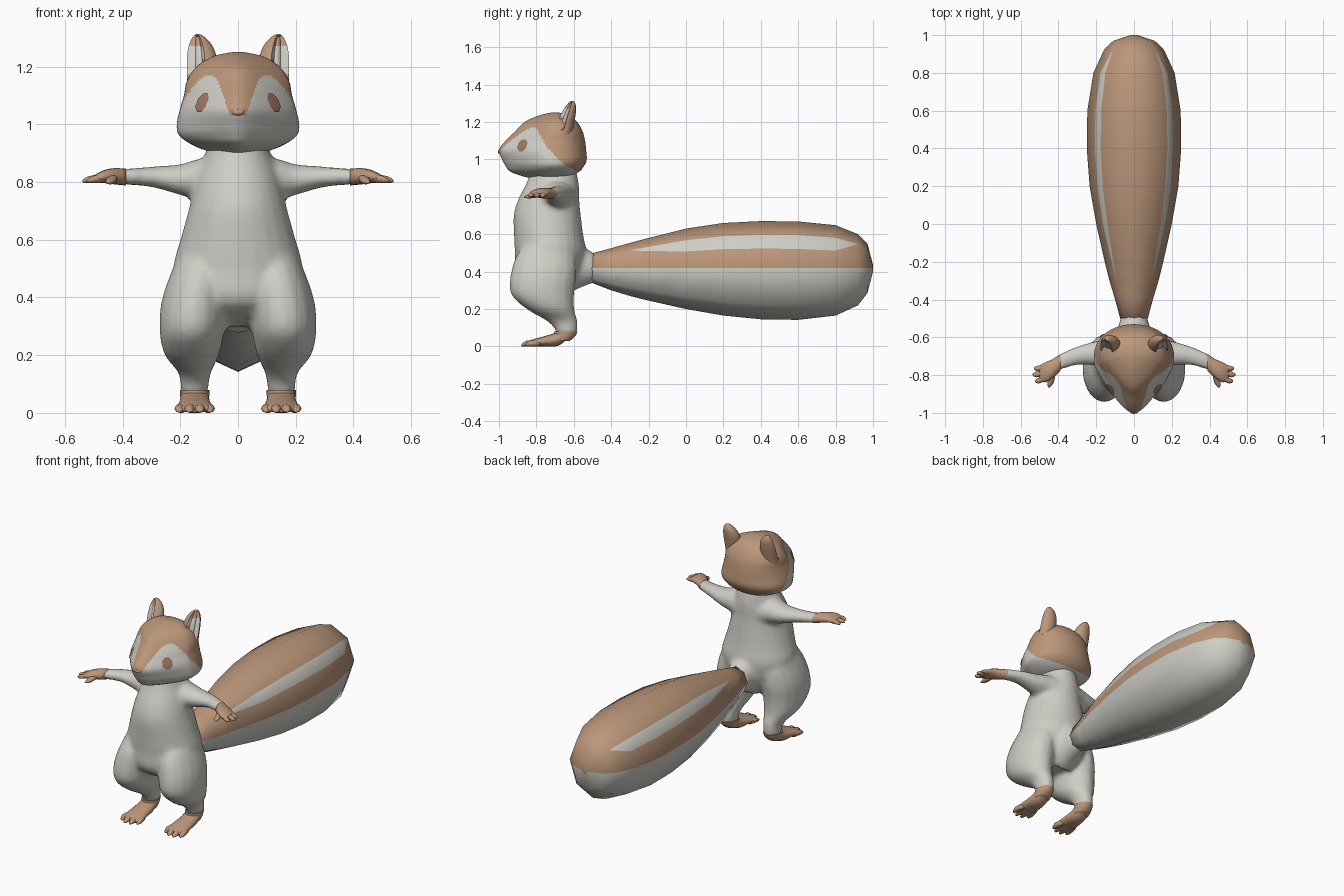
import bpy, bmesh, math
from mathutils import Vector
from mathutils.bvhtree import BVHTree

if "Cube" in bpy.data.objects:
    bpy.data.objects.remove(bpy.data.objects["Cube"])


def material(name, rgb):
    m = bpy.data.materials.new(name)
    m.diffuse_color = (*rgb, 1)
    m.use_nodes = True
    m.node_tree.nodes["Principled BSDF"].inputs["Base Color"].default_value = m.diffuse_color
    return m


CREAM = material("cream fur", (0.62, 0.61, 0.56))
BROWN = material("brown fur", (0.50, 0.31, 0.195))
EYE = material("eye brown", (0.34, 0.19, 0.12))


def spline(keys, steps):
    """Catmull-Rom interpolation of the key rows."""
    rows, n = [], len(keys)
    for i in range(n - 1):
        p0, p1, p2, p3 = (keys[min(max(j, 0), n - 1)] for j in range(i - 1, i + 3))
        for k in range(steps):
            t = k / steps
            rows.append([0.5 * (2 * b + (c - a) * t + (2 * a - 5 * b + 4 * c - d) * t * t
                                + (3 * b - a - 3 * c + d) * t ** 3)
                         for a, b, c, d in zip(p0, p1, p2, p3)])
    rows.append(list(keys[-1]))
    return rows


def loft(bm, keys, axis="z", sides=16, steps=3, mirror=False, shape=None):
    """Elliptical rings; key = (position on axis, centre a, centre b, radius a, radius b)."""
    rows = spline(keys, steps)
    for s in ((1, -1) if mirror else (1,)):
        rings = []
        for r, (t, a, b, ra, rb) in enumerate(rows):
            ring = []
            for k in range(sides):
                ang = 2 * math.pi * k / sides
                c, d = math.cos(ang), math.sin(ang)
                if shape:
                    c, d = shape(c, d, ang, r / (len(rows) - 1))
                u, v = a + ra * c, b + rb * d
                co = {"x": (t, u, v), "y": (u, t, v), "z": (u, v, t)}[axis]
                ring.append(bm.verts.new((co[0] * s, co[1], co[2])))
            rings.append(ring)
        for p, q in zip(rings, rings[1:]):
            for k in range(sides):
                j = (k + 1) % sides
                bm.faces.new((p[k], p[j], q[j], q[k]))
        bm.faces.new(rings[0])
        bm.faces.new(rings[-1])


def finish(name, bm, mats, rule=None, angle=80):
    bmesh.ops.recalc_face_normals(bm, faces=bm.faces[:])
    if rule:
        for f in bm.faces:
            f.material_index = rule(f.calc_center_median())
    me = bpy.data.meshes.new(name)
    bm.to_mesh(me)
    bm.free()
    ob = bpy.data.objects.new(name, me)
    bpy.context.collection.objects.link(ob)
    for m in mats:
        me.materials.append(m)
    bpy.ops.object.select_all(action="DESELECT")
    bpy.context.view_layer.objects.active = ob
    ob.select_set(True)
    bpy.ops.object.shade_smooth_by_angle(angle=math.radians(angle))
    return ob


# Body: torso, legs, arms and tail root fused into one skin
bm = bmesh.new()
loft(bm, [(.30, 0, -.70, .09, .08), (.38, 0, -.735, .20, .17), (.5, 0, -.725, .225, .19),
          (.6, 0, -.735, .20, .185), (.7, 0, -.742, .172, .18), (.78, 0, -.735, .152, .165),
          (.84, 0, -.72, .135, .15), (.9, 0, -.71, .113, .132), (.95, 0, -.71, .10, .12)], sides=24)
loft(bm, [(.065, .15, -.64, .047, .057), (.10, .15, -.642, .05, .063), (.14, .15, -.665, .057, .085),
          (.2, .16, -.725, .095, .128), (.28, .16, -.767, .112, .17), (.38, .152, -.762, .115, .177),
          (.48, .135, -.75, .10, .16), (.58, .12, -.74, .07, .10)], mirror=True)
loft(bm, [(.05, -.69, .80, .11, .085), (.14, -.69, .81, .085, .07), (.2, -.685, .808, .067, .054),
          (.3, -.697, .818, .05, .036), (.405, -.735, .818, .044, .028)], "x", mirror=True)
loft(bm, [(-.65, 0, .42, .13, .15), (-.56, 0, .425, .09, .11), (-.49, 0, .42, .07, .08)], "y")
body = finish("body", bm, [CREAM])
rm = body.modifiers.new("fuse", "REMESH")
rm.mode, rm.voxel_size, rm.use_smooth_shade = "VOXEL", .014, True
sm = body.modifiers.new("soften", "SMOOTH")
sm.factor, sm.iterations = .5, 6
for mod in ("fuse", "soften"):
    bpy.ops.object.modifier_apply(modifier=mod)

# Hands: palm, three fingers and a thumb
bm = bmesh.new()
loft(bm, [(.388, -.732, .817, .045, .029), (.43, -.765, .82, .05, .028),
          (.47, -.785, .818, .053, .021), (.50, -.79, .81, .04, .012)], "x", mirror=True)
for y0, y1, tip in ((-.76, -.765, .53), (-.785, -.797, .538), (-.81, -.83, .525)):
    loft(bm, [(.46, y0, .815, .016, .016), (tip - .02, y1, .808, .015, .012),
              (tip, y1, .803, .004, .004)], "x", 8, 2, True)
loft(bm, [(-.79, .435, .815, .02, .018), (-.84, .442, .803, .017, .012),
          (-.865, .45, .799, .005, .004)], "y", 8, 2, True)
finish("hands", bm, [BROWN])

# Feet: ankle cuff, sole and toes
bm = bmesh.new()
loft(bm, [(.03, .15, -.665, .046, .045), (.055, .15, -.65, .05, .058),
          (.08, .15, -.643, .051, .063)], mirror=True)
loft(bm, [(-.615, .15, .08, .035, .018), (-.66, .15, .055, .048, .038), (-.70, .15, .036, .053, .036),
          (-.76, .15, .027, .058, .027), (-.82, .15, .019, .062, .018),
          (-.85, .15, .013, .05, .011)], "y", mirror=True)
for x, tip in ((.098, -.855), (.132, -.878), (.168, -.88), (.202, -.86)):
    loft(bm, [(-.78, .15 + (x - .15) * .8, .018, .017, .018), (tip + .025, x, .015, .018, .015),
              (tip, x, .006, .007, .005)], "y", 8, 2, True)
finish("feet", bm, [BROWN])


# Head: egg rings narrowing to the snout, face mask painted by position
def snout(c, d, ang, u):
    return c * (1 + .5 * d if d < 0 else 1 + .25 * d), d


def curve(points, t):
    """Piecewise linear lookup."""
    for (a, u), (b, v) in zip(points, points[1:]):
        if t <= b:
            return u + (v - u) * max(0, (t - a) / (b - a))
    return points[-1][1]


STRIPE = [(1.03, .028), (1.12, .058), (1.155, .073), (1.175, .10)]
MASK = [(-.85, 1.178), (-.80, 1.165), (-.78, 1.13), (-.74, 1.06), (-.65, .97), (-.57, .93)]


def head_rule(c):
    if c.y > -.86 and c.z > curve(MASK, c.y) or c.z > 1.178:
        return 1
    return int(c.y < -.8 and c.z > 1.03 and abs(c.x) < curve(STRIPE, c.z))


bm = bmesh.new()
loft(bm, [(.895, 0, -.74, .04, .07), (.91, 0, -.745, .11, .13), (.935, 0, -.755, .165, .185),
          (.965, 0, -.755, .20, .21), (1.0, 0, -.757, .206, .226), (1.05, 0, -.767, .196, .233),
          (1.1, 0, -.752, .182, .212), (1.15, 0, -.733, .172, .18), (1.2, 0, -.722, .14, .14),
          (1.235, 0, -.705, .085, .08), (1.25, 0, -.70, .02, .02)], sides=128, steps=8, shape=snout)
surface = BVHTree.FromBMesh(bm)
finish("head", bm, [CREAM, BROWN], head_rule)

# Nose
bm = bmesh.new()
loft(bm, [(1.028, 0, -.985, .008, .008), (1.035, 0, -.988, .02, .016), (1.047, 0, -.988, .026, .016),
          (1.056, 0, -.98, .014, .01)], sides=12)
finish("nose", bm, [BROWN])

# Eyes: thin octagonal plates laid on the head surface
bm = bmesh.new()
for s in (1, -1):
    out = Vector((s * .8, -.6, 0))
    side = Vector((.6, s * .8, 0))
    mid = Vector((s * .118, -.87, 1.075)) + out * .2

    def on_head(r, k):
        a = math.pi * (k + .5) / 4
        p = mid + side * (r * math.cos(a)) + Vector((0, 0, r * math.sin(a) * 1.05))
        hit = surface.ray_cast(p, -out)[0] or p - out * .2
        return bm.verts.new(hit + out * .004)

    rings = [[on_head(r, k) for k in range(8)] for r in (.011, .022, .033)]
    bm.faces.new(rings[0])
    for p, q in zip(rings, rings[1:]):
        for k in range(8):
            bm.faces.new((p[k], p[k - 1], q[k - 1], q[k]))
bmesh.ops.recalc_face_normals(bm, faces=bm.faces[:])
for f in bm.faces:
    if f.normal.y > 0:
        f.normal_flip()
me_eyes = bm
eyes = bpy.data.meshes.new("eyes")
me_eyes.to_mesh(eyes)
me_eyes.free()
eyes.materials.append(EYE)
bpy.context.collection.objects.link(bpy.data.objects.new("eyes", eyes))

# Ears: tapered cups, hollow and cream toward the front outer side
HOLLOW = math.radians(-50)


def cup(c, d, ang, u):
    off = abs((ang - HOLLOW + math.pi) % (2 * math.pi) - math.pi)
    k = .45 if off < .8 and .1 < u < .82 else 1
    return c * k, d * k


bm = bmesh.new()
loft(bm, [(1.13, .125, -.66, .052, .048), (1.19, .125, -.645, .052, .046), (1.24, .126, -.63, .05, .04),
          (1.28, .131, -.617, .037, .03), (1.305, .137, -.61, .018, .015),
          (1.312, .139, -.608, .005, .005)], sides=32, steps=4, mirror=True, shape=cup)
bm.faces.ensure_lookup_table()


def ear_rule(c):
    z = (c.z - 1.13) / .182
    dx, dy = abs(c.x) - .127, c.y - (-.66 + .05 * z)
    size = math.hypot(dx / .05, dy / .044)
    off = abs(math.atan2(dy, dx) - HOLLOW)
    return int(off < .95 and size < .72 and 1.15 < c.z < 1.275)


finish("ears", bm, [BROWN, CREAM], ear_rule, 50)

# Tail: octagonal sections; an extra edge loop bounds the side stripe
TAIL = [(-.53, .49, .35, .065), (-.4, .525, .30, .10), (-.3, .553, .27, .13), (-.2, .58, .245, .155),
        (0, .63, .20, .20), (.2, .66, .165, .235), (.4, .67, .145, .25), (.6, .668, .142, .247),
        (.8, .648, .165, .215), (.92, .60, .22, .16), (.97, .55, .285, .11), (1.0, .435, .40, .02)]
LOWER = [(-.3, 1), (-.2, .8), (0, .6), (.8, .58), (.92, 1)]  # stripe edge along the upper facet
bm = bmesh.new()
rings = []
for y, top, bottom, w in TAIL:
    mid, h = .418, .7071
    up, down = mid + (top - mid) * h, mid - (mid - bottom) * h
    f = curve(LOWER, y)
    half = [(w * h, down), (w, mid), (w + (w * h - w) * f, mid + (up - mid) * f), (w * h, up)]
    pts = [(0, bottom)] + half + [(0, top)] + [(-x, z) for x, z in reversed(half)]
    rings.append([bm.verts.new((x, y, z)) for x, z in pts])
for i, (p, q) in enumerate(zip(rings, rings[1:])):
    for k in range(10):
        j = (k + 1) % 10
        face = bm.faces.new((p[k], p[j], q[j], q[k]))
        stripe = k in (3, 6) and -.31 < TAIL[i][0] < .9
        face.material_index = 0 if k in (0, 1, 8, 9) or stripe else 1
bm.faces.new(rings[0])
bm.faces.new(rings[-1]).material_index = 1
bmesh.ops.remove_doubles(bm, verts=bm.verts[:], dist=.0005)
finish("tail", bm, [CREAM, BROWN])
